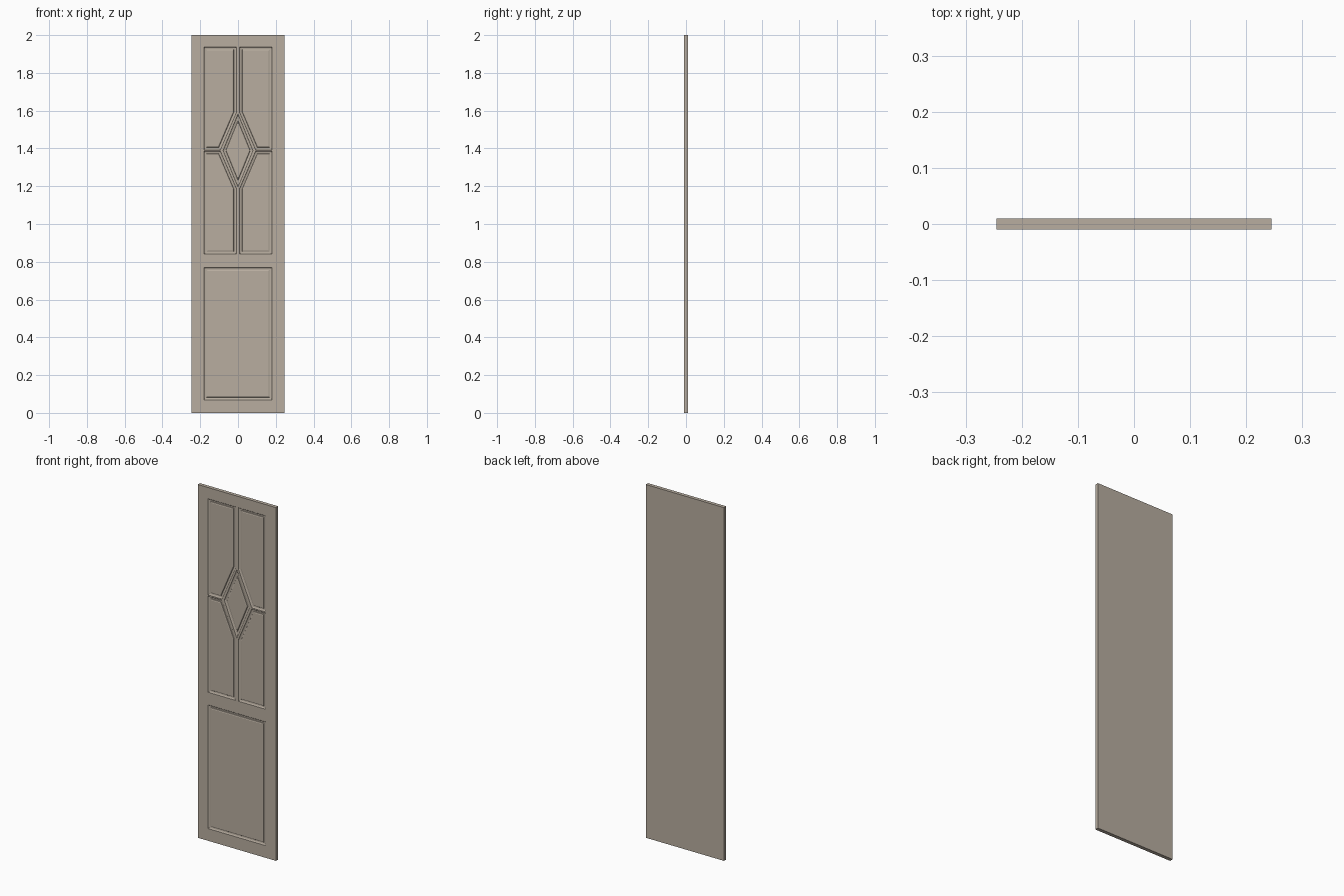
import bpy, bmesh
from mathutils import Vector

if "Cube" in bpy.data.objects:
    bpy.data.objects.remove(bpy.data.objects["Cube"])

HALF_W, HALF_T, HEIGHT = 0.245, 0.01, 2.0
MID_Z = 1.389
# groove profile: (inset from the panel line, depth below the front face)
PROFILE = [(-0.013, 0.0), (-0.011, 0.0022), (-0.0075, 0.0042), (-0.004, 0.005),
           (0.0, 0.005), (0.0015, 0.0025), (0.006, 0.0005)]


def inset(points, d):
    """Mitred inset of a counter-clockwise polygon (negative d grows it)."""
    out = []
    n = len(points)
    for i in range(n):
        p, a, b = Vector(points[i]), Vector(points[i - 1]), Vector(points[(i + 1) % n])
        u, v = (p - a).normalized(), (b - p).normalized()
        n1, n2 = Vector((-u.y, u.x)), Vector((-v.y, v.x))
        out.append(p + (n1 + n2) * d / (1 + n1.dot(n2)))
    return out


def mirror(points, axis, centre):
    """Mirrored polygon, kept counter-clockwise."""
    flipped = [(2 * centre - x, z) if axis == 'x' else (x, 2 * centre - z) for x, z in points]
    return flipped[::-1]


# panel outlines
upper_left = [(-0.167, 1.405), (-0.102, 1.405), (-0.022, 1.592), (-0.022, 1.924), (-0.167, 1.924)]
lower_left = mirror(upper_left, 'z', MID_Z)
diamond = [(0, MID_Z - 0.16), (0.065, MID_Z), (0, MID_Z + 0.16), (-0.065, MID_Z)]
bottom = [(-0.167, 0.082), (0.167, 0.082), (0.167, 0.757), (-0.167, 0.757)]
panels = [upper_left, lower_left, mirror(upper_left, 'x', 0), mirror(lower_left, 'x', 0),
          diamond, bottom]

bm = bmesh.new()


def ring(points, y):
    return [bm.verts.new((x, y, z)) for x, z in points]


def loop_edges(verts):
    edges = []
    for i in range(len(verts)):
        a, b = verts[i - 1], verts[i]
        edges.append(bm.edges.get((a, b)) or bm.edges.new((a, b)))
    return edges


def bridge(outer, inner):
    for i in range(len(outer)):
        bm.faces.new((outer[i - 1], outer[i], inner[i], inner[i - 1]))


# slab sides and back
outline = [(-HALF_W, 0), (HALF_W, 0), (HALF_W, HEIGHT), (-HALF_W, HEIGHT)]
front, back = ring(outline, -HALF_T), ring(outline, HALF_T)
bridge(back, front)
bm.faces.new(back[::-1])
front_edges = loop_edges(front)

# moulded grooves with raised panels
for panel in panels:
    rings = [ring(inset(panel, d), -HALF_T + depth) for d, depth in PROFILE]
    front_edges += loop_edges(rings[0])
    for outer, inner in zip(rings, rings[1:]):
        bridge(outer, inner)
    bm.faces.new(rings[-1])

# flat front face around the grooves
bmesh.ops.triangle_fill(bm, edges=front_edges, use_beauty=True, normal=(0, -1, 0))
bmesh.ops.recalc_face_normals(bm, faces=bm.faces[:])

mesh = bpy.data.meshes.new("door_panel")
bm.to_mesh(mesh)
bm.free()
door = bpy.data.objects.new("door_panel", mesh)
bpy.context.collection.objects.link(door)

mat = bpy.data.materials.new("painted_wood")
mat.diffuse_color = (0.48, 0.42, 0.35, 1)
mat.use_nodes = True
mat.node_tree.nodes["Principled BSDF"].inputs["Base Color"].default_value = mat.diffuse_color
mesh.materials.append(mat)
